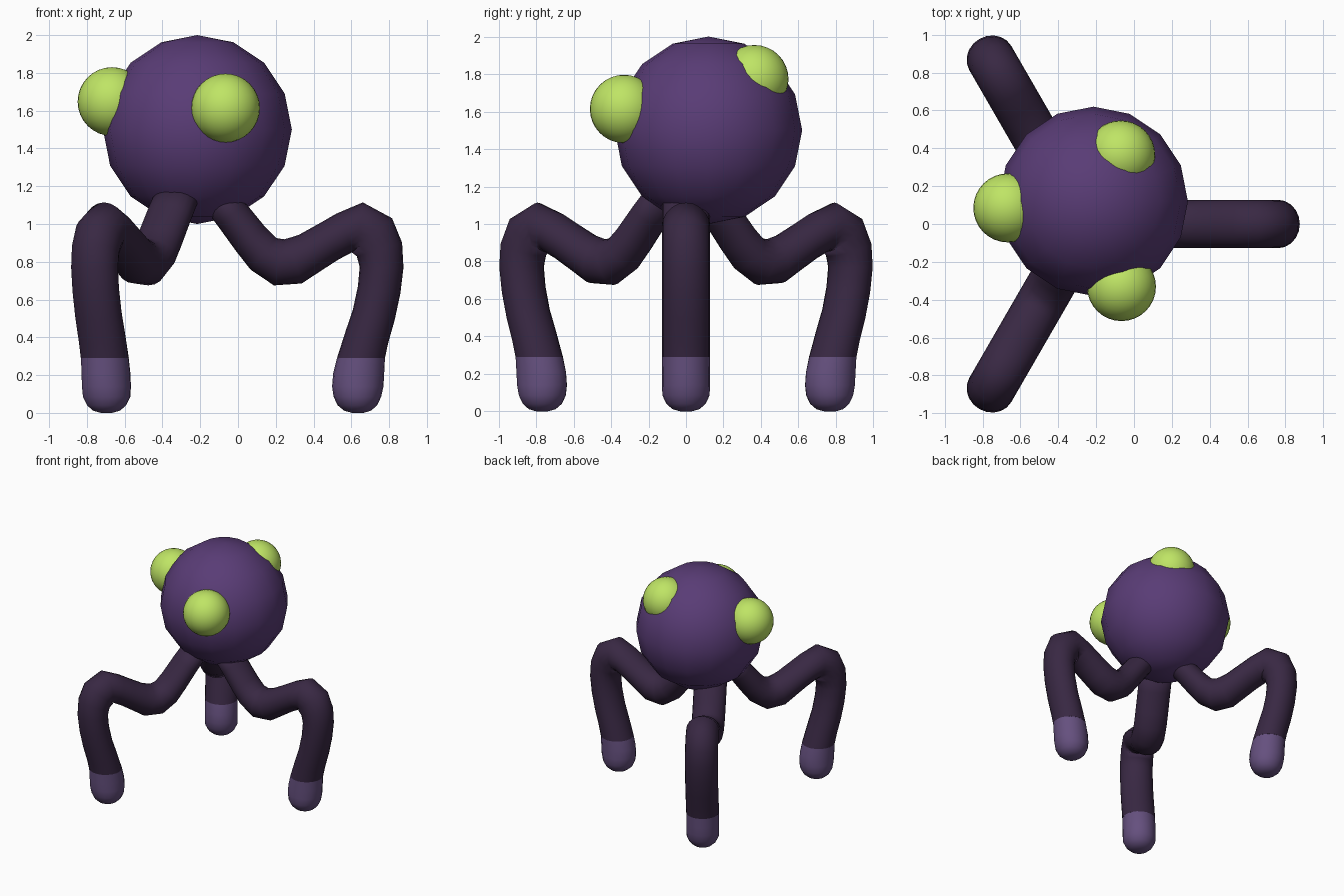
import bpy, bmesh
from math import sin, cos, pi, radians
from mathutils import Vector, Matrix

if "Cube" in bpy.data.objects:
    bpy.data.objects.remove(bpy.data.objects["Cube"])


def material(name, rgb):
    m = bpy.data.materials.new(name)
    m.diffuse_color = (*rgb, 1)
    m.use_nodes = True
    m.node_tree.nodes["Principled BSDF"].inputs["Base Color"].default_value = m.diffuse_color
    return m


skin = material("purple skin", (0.10, 0.045, 0.18))
dark = material("dark purple", (0.040, 0.021, 0.056))
pale = material("pale purple", (0.13, 0.08, 0.21))
lime = material("lime", (0.52, 0.78, 0.13))


def ball(name, center, radius, segments, rings, mat):
    bpy.ops.mesh.primitive_uv_sphere_add(segments=segments, ring_count=rings,
                                         radius=radius, location=center)
    ob = bpy.context.object
    ob.name = name
    ob.data.materials.append(mat)
    bpy.ops.object.shade_smooth()


def tube(name, rings, angle, mat, caps):
    """rings: (distance out, z, in-plane radius, side radius, ring normal)"""
    bm = bmesh.new()
    n = 20
    loops = []
    for s, z, a, b, d in rings:
        side = Vector((-d[1], d[0]))
        loops.append([bm.verts.new((s + side.x * a * cos(t), b * sin(t),
                                    z + side.y * a * cos(t)))
                      for t in (2 * pi * i / n for i in range(n))])
    for p, q in zip(loops, loops[1:]):
        for i in range(n):
            j = (i + 1) % n
            bm.faces.new((p[i], p[j], q[j], q[i]))
    for k in caps:
        bm.faces.new(loops[k])
    bmesh.ops.recalc_face_normals(bm, faces=bm.faces)
    for f in bm.faces:
        f.smooth = True
    me = bpy.data.meshes.new(name)
    bm.to_mesh(me)
    bm.free()
    me.materials.append(mat)
    ob = bpy.data.objects.new(name, me)
    ob.matrix_world = (Matrix.Translation((-0.253, 0, 0))
                       @ Matrix.Rotation(radians(angle), 4, 'Z'))
    bpy.context.collection.objects.link(ob)


# Body and eyes
ball("body", (-0.215, 0.12, 1.5), 0.5, 16, 8, skin)
ball("front_eye", (-0.066, -0.331, 1.614), 0.182, 32, 16, lime)
ball("left_eye", (-0.667, 0.085, 1.648), 0.182, 32, 16, lime)
ball("back_eye", (-0.07, 0.365, 1.773), 0.182, 32, 16, lime)

# Bent leg path: distance out from the hub, height, in-plane radius
path = [(0.13, 1.16, 0.09), (0.22, 1.05, 0.095), (0.32, 0.92, 0.10),
        (0.388, 0.842, 0.108), (0.47, 0.797, 0.125), (0.555, 0.805, 0.125),
        (0.63, 0.845, 0.112), (0.73, 0.905, 0.108), (0.82, 0.955, 0.11),
        (0.90, 0.985, 0.13), (0.962, 0.94, 0.14), (1.002, 0.865, 0.125),
        (1.013, 0.77, 0.116), (1.00, 0.65, 0.114), (0.972, 0.52, 0.114),
        (0.935, 0.40, 0.117), (0.904, 0.29, 0.127)]
leg = []
for i, (s, z, r) in enumerate(path):
    p, q = path[max(i - 1, 0)], path[min(i + 1, len(path) - 1)]
    d = Vector((q[0] - p[0], q[1] - p[1])).normalized()
    if i == len(path) - 1:
        d = Vector((0, -1))
    leg.append((s, z, r, 0.128, d))

# Rounded foot
foot = [(s, z, r, min(r, 0.128), Vector((0, -1))) for s, z, r in
        [(0.904, 0.29, 0.127), (0.892, 0.21, 0.135), (0.887, 0.14, 0.136),
         (0.885, 0.085, 0.126), (0.885, 0.04, 0.104), (0.886, 0.012, 0.072),
         (0.887, 0.0, 0.03)]]

for label, angle in (("right", 0), ("back_left", 120), ("front_left", 240)):
    tube(label + "_leg", leg, angle, dark, [0])
    tube(label + "_foot", foot, angle, pale, [-1])
